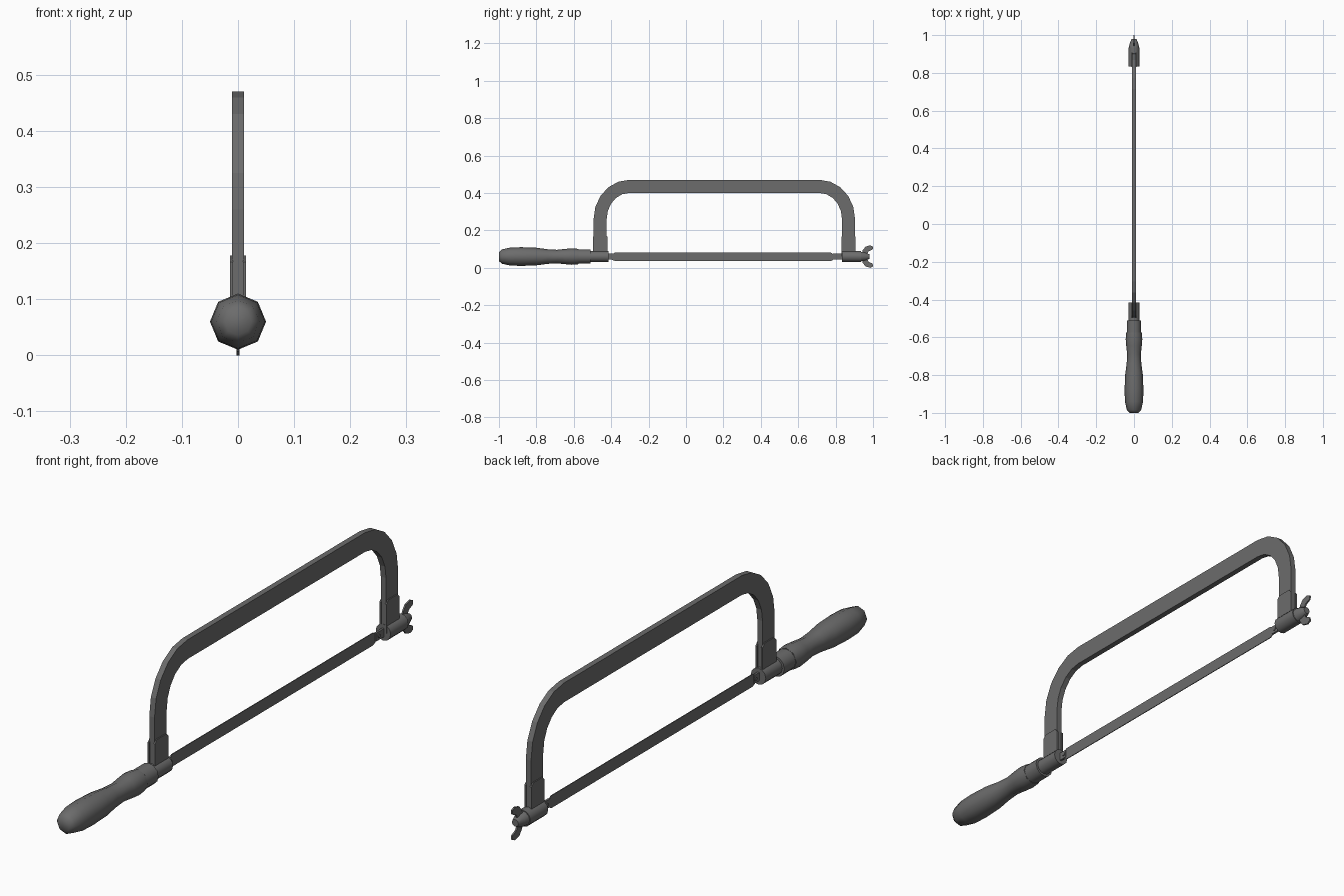
import bpy, bmesh, math

if "Cube" in bpy.data.objects:
    bpy.data.objects.remove(bpy.data.objects["Cube"])

AXIS_Z = 0.06
steel = bpy.data.materials.new("dark_grey")
steel.diffuse_color = (0.15, 0.15, 0.15, 1)
steel.use_nodes = True
steel.node_tree.nodes["Principled BSDF"].inputs["Base Color"].default_value = steel.diffuse_color


def finish(name, bm, angle=None):
    bmesh.ops.recalc_face_normals(bm, faces=bm.faces)
    me = bpy.data.meshes.new(name)
    bm.to_mesh(me)
    bm.free()
    me.materials.append(steel)
    ob = bpy.data.objects.new(name, me)
    bpy.context.collection.objects.link(ob)
    if angle:
        bpy.ops.object.select_all(action='DESELECT')
        ob.select_set(True)
        bpy.context.view_layer.objects.active = ob
        bpy.ops.object.shade_smooth_by_angle(angle=math.radians(angle))
    return ob


def turned(name, profile, sides=8):
    """Lathe (y, radius) points around the handle axis."""
    bm = bmesh.new()
    rings = []
    for y, r in profile:
        rings.append([bm.verts.new((r * math.cos(math.tau * i / sides), y,
                                    AXIS_Z + r * math.sin(math.tau * i / sides)))
                      for i in range(sides)])
    for a, b in zip(rings, rings[1:]):
        for i in range(sides):
            j = (i + 1) % sides
            bm.faces.new((a[i], a[j], b[j], b[i]))
    bm.faces.new(rings[0])
    bm.faces.new(rings[-1])
    return finish(name, bm, 50)


def plate(name, outline, half, x=0.0):
    """Extrude a (y, z) outline across x."""
    bm = bmesh.new()
    f = bm.faces.new([bm.verts.new((x - half, y, z)) for y, z in outline])
    # keep the starting face so the plate is closed on both sides
    new = bmesh.ops.extrude_face_region(bm, geom=[f], use_keep_orig=True)['geom']
    bmesh.ops.translate(bm, vec=(2 * half, 0, 0),
                        verts=[v for v in new if isinstance(v, bmesh.types.BMVert)])
    return finish(name, bm)


def rect(y0, y1, z0, z1):
    return [(y0, z0), (y1, z0), (y1, z1), (y0, z1)]


def bow(inset, ry, rz, steps=5):
    """One edge of the bow: two arms joined by rounded corners."""
    y0, y1, top = -0.494 + inset, 0.904 - inset, 0.47 - inset
    pts = [(y0, 0.07)]
    for cy, start in ((y0 + ry, 180), (y1 - ry, 90)):
        for i in range(steps + 1):
            a = math.radians(start - 90 * i / steps)
            pts.append((cy + ry * math.cos(a), top - rz + rz * math.sin(a)))
    return pts + [(y1, 0.07)]


# Bow frame: flat bar with two rounded corners
outer, inner = bow(0, 0.19, 0.21), bow(0.07, 0.12, 0.14)
bm = bmesh.new()
lo, li, ro, ri = [[bm.verts.new((x, y, z)) for y, z in line]
                  for x in (-0.0105, 0.0105) for line in (outer, inner)]
for a, b in ((lo, li), (li, ri), (ri, ro), (ro, lo)):
    for i in range(len(lo) - 1):
        bm.faces.new((a[i], a[i + 1], b[i + 1], b[i]))
for i in (0, -1):
    bm.faces.new((lo[i], li[i], ri[i], ro[i]))
finish("bow_frame", bm)

# Cheek plates gripping the lower ends of the bow
for end, y0, y1 in (("rear", -0.497, -0.419), ("tip", 0.831, 0.907)):
    for side, x in (("left", -0.0115), ("right", 0.0115)):
        c = 0.012
        plate(f"{end}_cheek_{side}",
              [(y0, 0.06), (y1, 0.06), (y1, 0.178 - c), (y1 - c, 0.178),
               (y0 + c, 0.178), (y0, 0.178 - c)], 0.003, x)

# Handle, ferrule and sockets
turned("handle", [(-1.0, 0.024), (-0.985, 0.038), (-0.94, 0.048), (-0.88, 0.05),
                  (-0.80, 0.047), (-0.74, 0.039), (-0.69, 0.036), (-0.645, 0.041),
                  (-0.61, 0.044), (-0.575, 0.041)])
turned("ferrule", [(-0.58, 0.038), (-0.51, 0.038)], 12)
turned("rear_socket", [(-0.52, 0.03), (-0.415, 0.03)], 12)
turned("tip_socket", [(0.833, 0.03), (0.935, 0.03)], 12)

# Wing nut
turned("wing_nut_body", [(0.93, 0.028), (0.955, 0.023), (0.98, 0.013)], 10)
for name, s in (("wing_upper", 1), ("wing_lower", -1)):
    wing = [(0.94, 0.015), (0.968, 0.012), (0.976, 0.028), (0.998, 0.038),
            (1.0, 0.053), (0.985, 0.06), (0.96, 0.053), (0.945, 0.034)]
    plate(name, [(y, AXIS_Z + s * z) for y, z in wing], 0.003)

# Blade with narrow holders and pins
plate("blade", [(-0.40, 0.045), (-0.38, 0.036), (0.775, 0.036), (0.79, 0.045),
                (0.79, 0.07), (0.775, 0.081), (-0.38, 0.081), (-0.40, 0.07)], 0.0015)
for name, y0, y1, pin in (("rear", -0.43, -0.385, -0.393), ("tip", 0.785, 0.84, 0.803)):
    plate(name + "_blade_holder", rect(y0, y1, 0.045, 0.075), 0.004)
    plate(name + "_blade_pin",
          [(pin + 0.007 * math.cos(math.tau * i / 8),
            AXIS_Z + 0.007 * math.sin(math.tau * i / 8)) for i in range(8)], 0.007)
